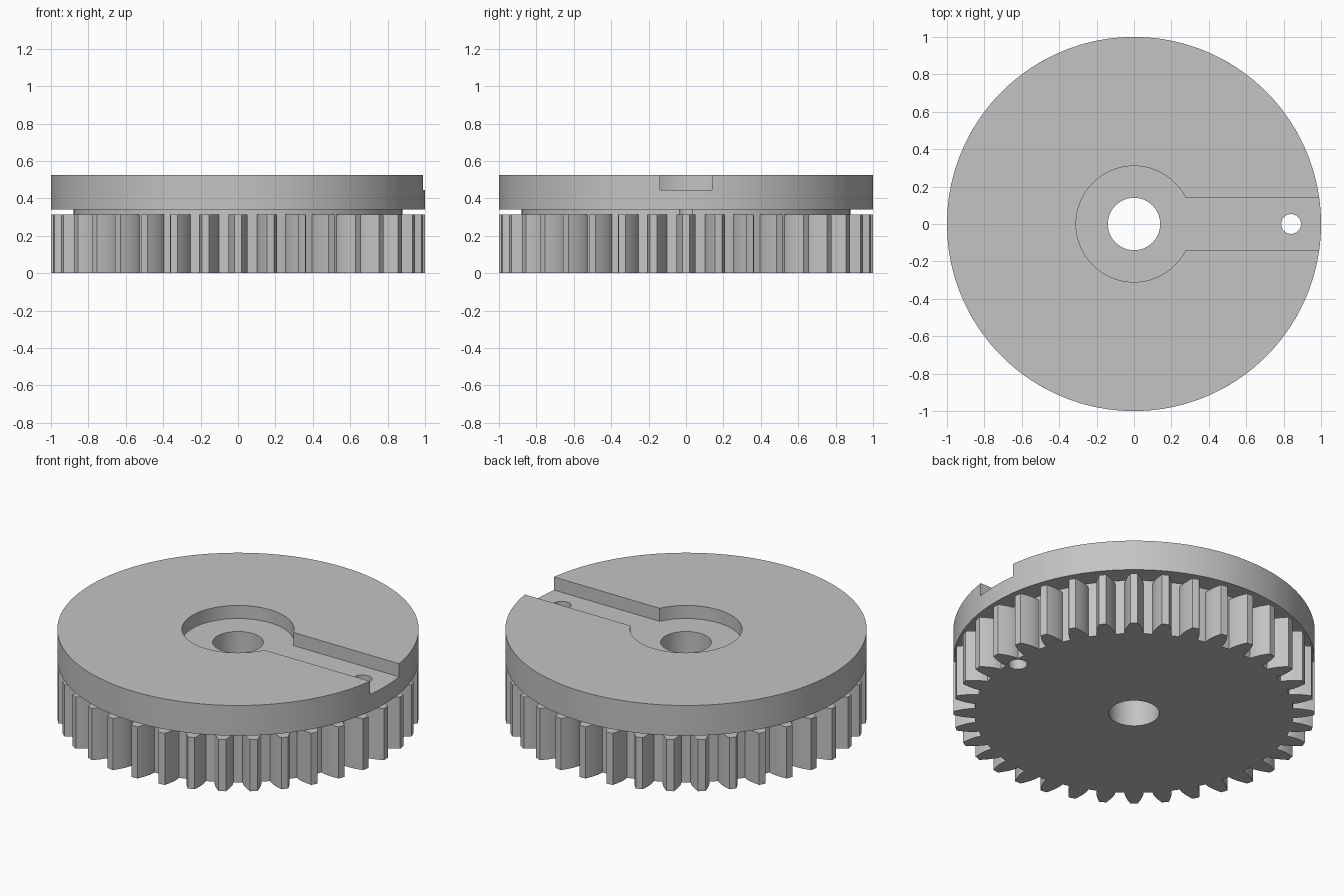
import bpy
import bmesh
from math import pi, sin, cos, tan, acos, radians, sqrt

cube = bpy.data.objects.get("Cube")
if cube:
    bpy.data.objects.remove(cube, do_unlink=True)

# Main dimensions
TEETH = 36
TIP_R, ROOT_R = 1.0, 0.882
PITCH_R = TIP_R * TEETH / (TEETH + 2)
BASE_R = PITCH_R * cos(radians(20))
GEAR_TOP, PLATE_BOTTOM, PLATE_TOP = 0.315, 0.34, 0.525
FLOOR = 0.445
BORE_R = 0.14

grey = bpy.data.materials.new("plain grey")
grey.use_nodes = True
colour = (0.55, 0.55, 0.55, 1)
grey.diffuse_color = colour
grey.node_tree.nodes["Principled BSDF"].inputs["Base Color"].default_value = colour


def prism(name, outline, z0, z1):
    """Extrude a closed outline from z0 up to z1."""
    bm = bmesh.new()
    face = bm.faces.new([bm.verts.new((x, y, z0)) for x, y in outline])
    top = bmesh.ops.extrude_face_region(bm, geom=[face])["geom"]
    bmesh.ops.translate(bm, vec=(0, 0, z1 - z0),
                        verts=[g for g in top if isinstance(g, bmesh.types.BMVert)])
    bmesh.ops.recalc_face_normals(bm, faces=bm.faces)
    mesh = bpy.data.meshes.new(name)
    bm.to_mesh(mesh)
    bm.free()
    mesh.materials.append(grey)
    obj = bpy.data.objects.new(name, mesh)
    bpy.context.collection.objects.link(obj)
    return obj


def circle(r, n, cx=0):
    return [(cx + r * cos(2 * pi * i / n), r * sin(2 * pi * i / n)) for i in range(n)]


def combine(target, tool, operation):
    """Merge or cut with a tool object, then discard the tool."""
    mod = target.modifiers.new(tool.name, "BOOLEAN")
    mod.object, mod.operation, mod.solver = tool, operation, "EXACT"
    bpy.context.view_layer.objects.active = target
    bpy.ops.object.modifier_apply(modifier=mod.name)
    bpy.data.objects.remove(tool, do_unlink=True)


def half_angle(r):
    """Half the angular width of an involute tooth at radius r."""
    def inv(a):
        return tan(a) - a
    return pi / (2 * TEETH) + inv(radians(20)) - inv(acos(min(1, BASE_R / r)))


# Outline of the spur gear: rising flank, falling flank, root arc
radii = [ROOT_R + (TIP_R - ROOT_R) * i / 6 for i in range(7)]
tooth = [(r, -half_angle(r)) for r in radii] + [(TIP_R, 0)]
tooth += [(r, half_angle(r)) for r in reversed(radii)]
tooth.append((ROOT_R, pi / TEETH))
gear_outline = [(r * cos(a + 2 * pi * k / TEETH), r * sin(a + 2 * pi * k / TEETH))
                for k in range(TEETH) for r, a in tooth]

# Solid body: gear, narrow collar, top plate
wheel = prism("geared_plate", gear_outline, 0, GEAR_TOP)
collar = prism("collar", circle(ROOT_R - 0.002, 144), GEAR_TOP - 0.05, PLATE_BOTTOM + 0.05)
plate = prism("top_plate", circle(TIP_R, 180), PLATE_BOTTOM, PLATE_TOP)
combine(wheel, collar, "UNION")
combine(wheel, plate, "UNION")

# Round recess with a straight keyway running out to the rim
RECESS_R = 0.31
start = sqrt(RECESS_R ** 2 - BORE_R ** 2) - 0.1
slot = [(start, -BORE_R), (1.2, -BORE_R), (1.2, BORE_R), (start, BORE_R)]
combine(wheel, prism("recess", circle(RECESS_R, 96), FLOOR, 1), "DIFFERENCE")
combine(wheel, prism("keyway", slot, FLOOR, 1), "DIFFERENCE")

# Through holes: centre bore and small pin hole
combine(wheel, prism("bore", circle(BORE_R, 64), -1, 1), "DIFFERENCE")
combine(wheel, prism("pin_hole", circle(0.053, 32, 0.84), -1, 1), "DIFFERENCE")

bpy.ops.object.select_all(action="DESELECT")
wheel.select_set(True)
bpy.context.view_layer.objects.active = wheel
bpy.ops.object.shade_smooth_by_angle(angle=radians(30))
